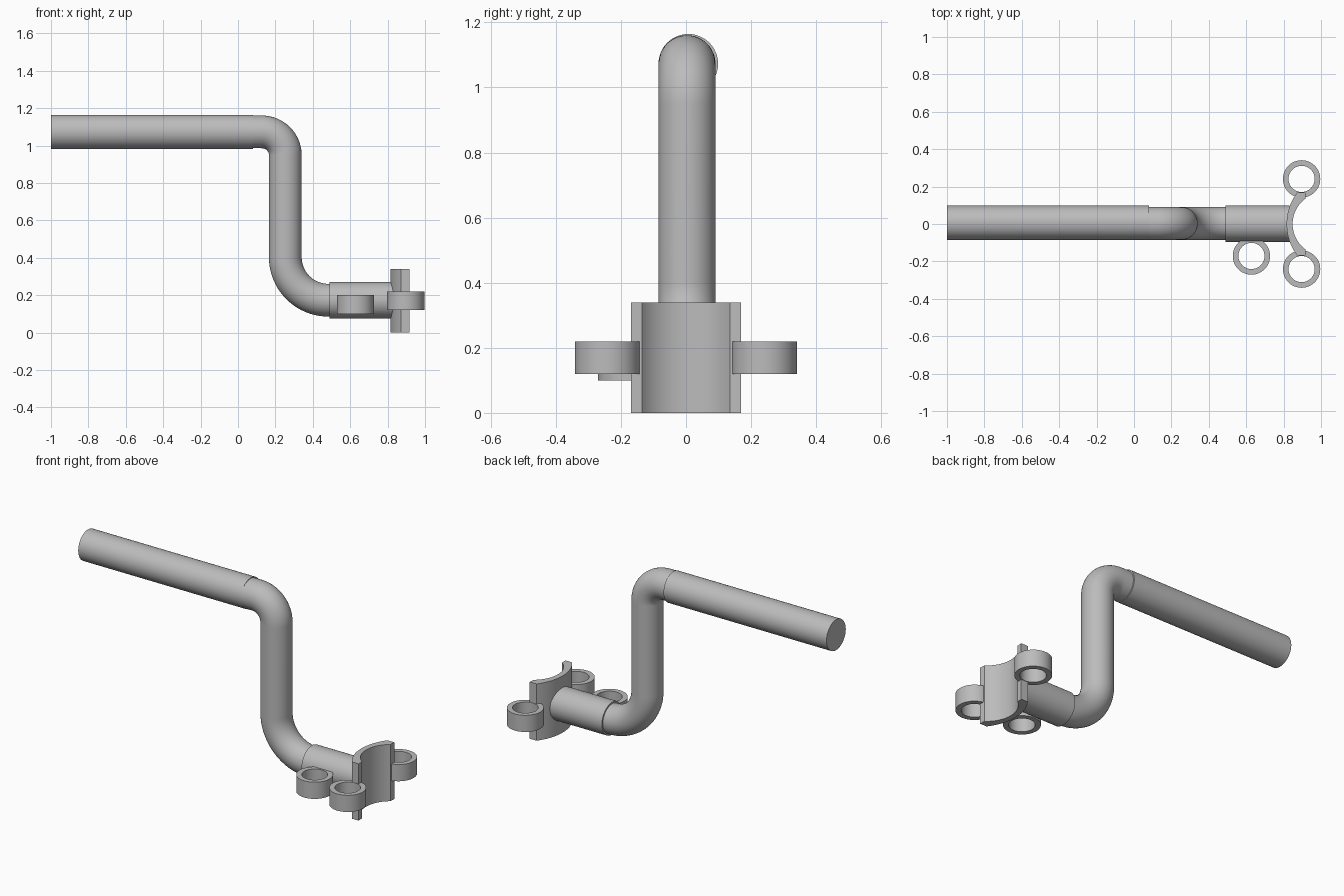
import bpy, bmesh
from math import sin, cos, pi, radians, sqrt, asin
from mathutils import Vector

cube = bpy.data.objects.get("Cube")
if cube:
    bpy.data.objects.remove(cube)

grey = bpy.data.materials.new("plain grey")
grey.use_nodes = True
colour = (0.5, 0.5, 0.5, 1)
grey.diffuse_color = colour
grey.node_tree.nodes["Principled BSDF"].inputs["Base Color"].default_value = colour


def finish(name, bm):
    """Turn a bmesh into a grey object with sharp edges kept."""
    bmesh.ops.recalc_face_normals(bm, faces=bm.faces)
    mesh = bpy.data.meshes.new(name)
    bm.to_mesh(mesh)
    bm.free()
    mesh.materials.append(grey)
    obj = bpy.data.objects.new(name, mesh)
    bpy.context.collection.objects.link(obj)
    bpy.ops.object.select_all(action='DESELECT')
    obj.select_set(True)
    bpy.context.view_layer.objects.active = obj
    bpy.ops.object.shade_smooth_by_angle(angle=radians(35))
    return obj


def arc(cx, cz, r, a0, a1, n):
    """Points on an arc, angles in degrees."""
    return [(cx + r * cos(radians(a0 + (a1 - a0) * i / n)),
             cz + r * sin(radians(a0 + (a1 - a0) * i / n))) for i in range(n + 1)]


def tube(name, path, radius, y, sides=48):
    """Sweep a capped round section along a path in the xz plane."""
    pts = [Vector((x, y, z)) for x, z in path]
    bm, rings = bmesh.new(), []
    for i, p in enumerate(pts):
        t = Vector()
        if i > 0:
            t += (p - pts[i - 1]).normalized()
        if i < len(pts) - 1:
            t += (pts[i + 1] - p).normalized()
        t.normalize()
        side = Vector((0, 1, 0))
        up = t.cross(side)
        rings.append([bm.verts.new(p + radius * (side * cos(a) + up * sin(a)))
                      for a in (2 * pi * k / sides for k in range(sides))])
    for a, b in zip(rings, rings[1:]):
        for k in range(sides):
            j = (k + 1) % sides
            bm.faces.new((a[k], a[j], b[j], b[k]))
    bm.faces.new(rings[0])
    bm.faces.new(rings[-1])
    return finish(name, bm)


def extrude_strip(name, inner, outer, z0, z1, closed):
    """Extrude the band between two matching outlines along z."""
    bm = bmesh.new()
    rows = [[bm.verts.new((x, y, z)) for x, y in line]
            for line, z in ((inner, z0), (outer, z0), (outer, z1), (inner, z1))]
    n = len(inner)
    for i in range(n if closed else n - 1):
        j = (i + 1) % n
        for k in range(4):
            a, b = rows[k], rows[(k + 1) % 4]
            bm.faces.new((a[i], a[j], b[j], b[i]))
    if not closed:
        for i in (0, n - 1):
            bm.faces.new([row[i] for row in rows])
    return finish(name, bm)


def ring(name, x, y, z0, z1, r_in=0.07, r_out=0.10):
    extrude_strip(name, arc(x, y, r_in, 0, 360, 48)[:-1],
                  arc(x, y, r_out, 0, 360, 48)[:-1], z0, z1, True)


# Long straight handle
tube("handle_bar", [(-1, 1.073), (0.08, 1.073)], 0.0915, 0.007)

# Cranked pipe: upper bend, upright, lower bend
crank = [(0.06, 1.073)] + arc(0.128, 0.948, 0.125, 90, 0, 16) \
    + arc(0.483, 0.403, 0.23, 180, 270, 20) + [(0.52, 0.173)]
tube("crank_pipe", crank, 0.0875, 0.003)

# Socket joining the pipe to the saddle
tube("socket", [(0.488, 0.173), (0.832, 0.173)], 0.0975, 0.002)


# Curved saddle plate with squared-off ends
def bow(x0, radius, half, n=24):
    a = asin(half / radius)
    return [(x0 + radius * (1 - cos(t)), radius * sin(t))
            for t in (-a + 2 * a * i / n for i in range(n + 1))]


outer = bow(0.816, 0.28, 0.169)
inner = bow(0.848, 0.168, 0.135)
tip = 0.918
outer = [outer[0]] + outer + [outer[-1]]
inner = [(tip, -0.169)] + inner + [(tip, 0.169)]
bm = bmesh.new()
levels = [([bm.verts.new((x, y, z)) for x, y in inner],
           [bm.verts.new((x, y, z)) for x, y in outer[1:-1]]) for z in (0, 0.34)]
(in0, out0), (in1, out1) = levels
for lo, hi in ((in0, in1), (out0, out1)):
    for i in range(len(lo) - 1):
        bm.faces.new((lo[i], lo[i + 1], hi[i + 1], hi[i]))
for a, b in ((in0, out0), (in1, out1)):
    for i in range(len(b) - 1):
        bm.faces.new((a[i + 1], a[i + 2], b[i + 1], b[i]))
    bm.faces.new((a[0], a[1], b[0]))
    bm.faces.new((a[-1], a[-2], b[-1]))
for e in (0, -1):
    bm.faces.new((in0[e], out0[e], out1[e], in1[e]))
finish("saddle_plate", bm)

# Eyelets: one on each end of the saddle, one beside the socket
for label, side in (("right", -1), ("left", 1)):
    ring("saddle_eyelet_" + label, 0.896, side * 0.241, 0.12, 0.22)
ring("socket_eyelet", 0.628, -0.171, 0.10, 0.20)
